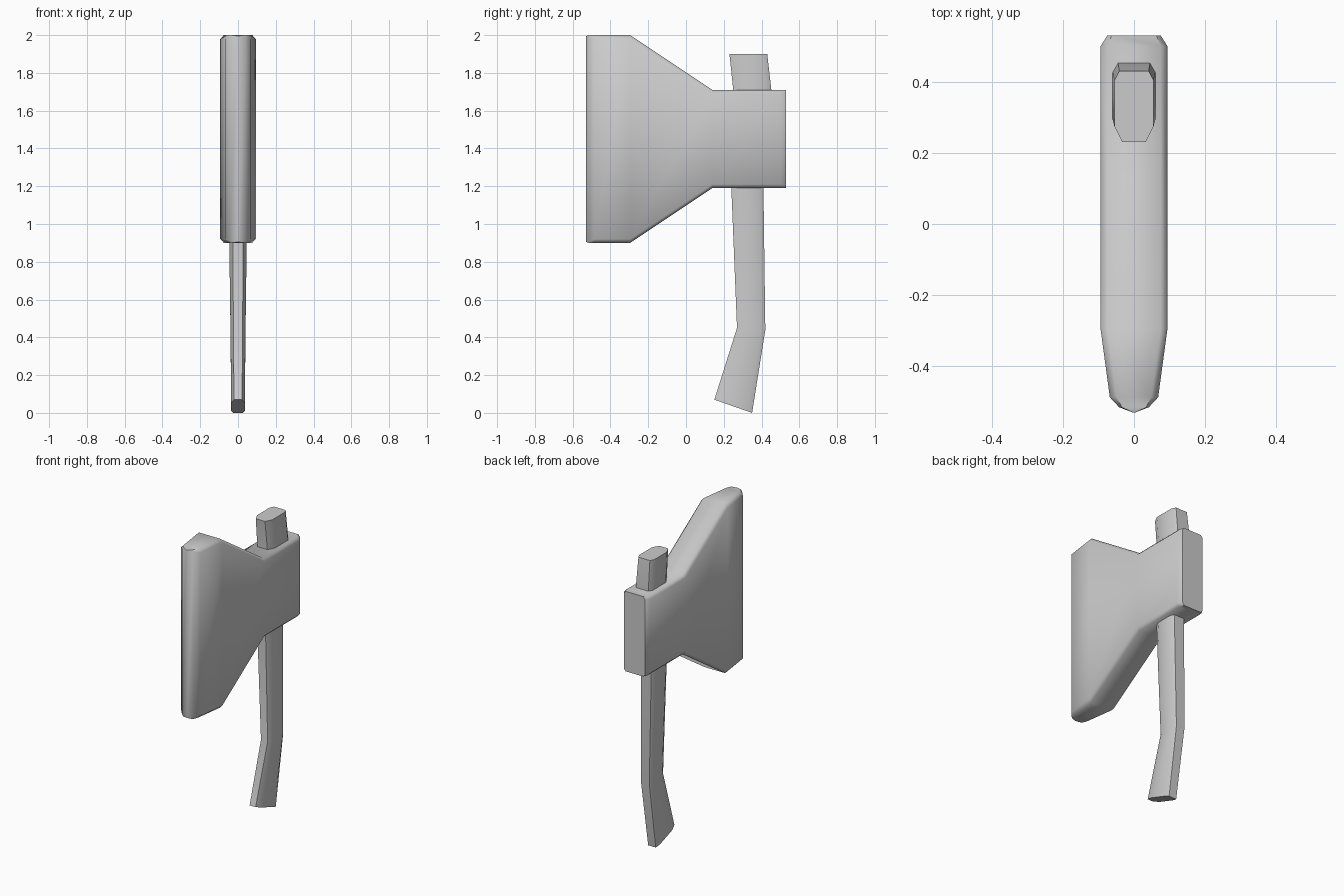
import bpy, bmesh, math

if "Cube" in bpy.data.objects:
    bpy.data.objects.remove(bpy.data.objects["Cube"])


def loft(name, rings, angle):
    """Skin a list of equal-sized rings and cap both ends."""
    bm = bmesh.new()
    loops = [[bm.verts.new(p) for p in ring] for ring in rings]
    for a, b in zip(loops, loops[1:]):
        n = len(a)
        for i in range(n):
            j = (i + 1) % n
            bm.faces.new((a[i], a[j], b[j], b[i]))
    bm.faces.new(loops[0])
    bm.faces.new(loops[-1])
    bmesh.ops.remove_doubles(bm, verts=bm.verts, dist=0.0005)
    bmesh.ops.recalc_face_normals(bm, faces=bm.faces)
    mesh = bpy.data.meshes.new(name)
    bm.to_mesh(mesh)
    bm.free()
    obj = bpy.data.objects.new(name, mesh)
    bpy.context.collection.objects.link(obj)
    bpy.ops.object.select_all(action='DESELECT')
    obj.select_set(True)
    bpy.context.view_layer.objects.active = obj
    bpy.ops.object.shade_smooth_by_angle(angle=math.radians(angle))
    return obj


def head_ring(y, lo, hi, w, cx, cz):
    """Upright chamfered rectangle across the head."""
    half = [(w - cx, lo), (w, lo + cz), (w, hi - cz), (w - cx, hi)]
    pts = half + [(-x, z) for x, z in reversed(half)]
    return [(x, y, z) for x, z in pts]


def handle_ring(yf, zf, yb, zb, w):
    """Octagon between a front point and a back point, allowing a slanted cut."""
    half = [(w * 0.6, 0), (w, 0.22), (w, 0.87), (w * 0.75, 1)]
    pts = half + [(-x, t) for x, t in reversed(half)]
    return [(x, yf + (yb - yf) * t, zf + (zb - zf) * t) for x, t in pts]


# Axe head: cutting edge, flaring blade, then the square poll
loft("axe_head", [head_ring(*s) for s in [
    (-0.53, 0.905, 1.995, 0.003, 0.001, 0.002),
    (-0.515, 0.90, 2.00, 0.042, 0.008, 0.01),
    (-0.487, 0.90, 2.00, 0.068, 0.02, 0.02),
    (-0.295, 0.90, 2.00, 0.094, 0.019, 0.02),
    (0.14, 1.19, 1.71, 0.094, 0.019, 0.02),
    (0.50, 1.19, 1.71, 0.094, 0.019, 0.02),
    (0.53, 1.19, 1.71, 0.075, 0.012, 0.015),
]], 50)

# Handle: slanted butt, bent grip, shaft and the stub above the head
loft("handle", [handle_ring(*s) for s in [
    (0.15, 0.07, 0.35, 0.0, 0.036),
    (0.27, 0.45, 0.42, 0.44, 0.04),
    (0.24, 1.19, 0.41, 1.19, 0.05),
    (0.25, 1.71, 0.452, 1.71, 0.06),
    (0.23, 1.90, 0.43, 1.90, 0.055),
]], 50)
